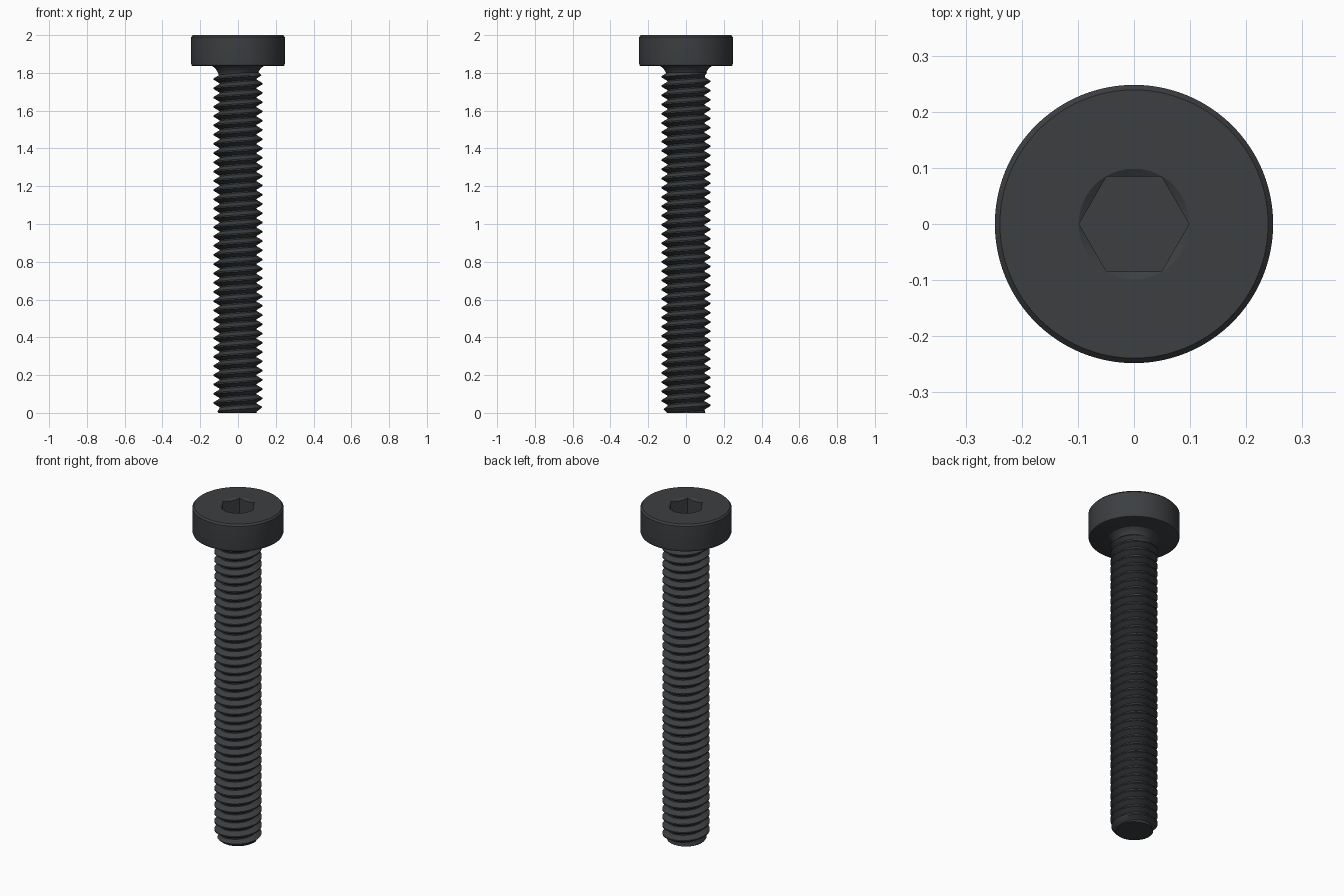
import bpy, bmesh, math

if "Cube" in bpy.data.objects:
    bpy.data.objects.remove(bpy.data.objects["Cube"])

steel = bpy.data.materials.new("black_steel")
steel.diffuse_color = (0.045, 0.049, 0.053, 1)
steel.use_nodes = True
steel.node_tree.nodes["Principled BSDF"].inputs["Base Color"].default_value = steel.diffuse_color


def finish(name, bm):
    bmesh.ops.recalc_face_normals(bm, faces=bm.faces)
    me = bpy.data.meshes.new(name)
    bm.to_mesh(me)
    bm.free()
    me.materials.append(steel)
    ob = bpy.data.objects.new(name, me)
    bpy.context.collection.objects.link(ob)
    return ob


def smooth(ob):
    bpy.ops.object.select_all(action='DESELECT')
    ob.select_set(True)
    bpy.context.view_layer.objects.active = ob
    bpy.ops.object.shade_smooth_by_angle(angle=math.radians(30))


def lathe(name, profile, n):
    """Closed solid of revolution from (radius, z) points, capped at both ends."""
    bm = bmesh.new()
    rings = [[bm.verts.new((r * math.cos(2 * math.pi * i / n),
                            r * math.sin(2 * math.pi * i / n), z))
              for i in range(n)] for r, z in profile]
    for a, b in zip(rings, rings[1:]):
        for i in range(n):
            k = (i + 1) % n
            bm.faces.new((a[i], a[k], b[k], b[i]))
    bm.faces.new(rings[0][::-1])
    bm.faces.new(rings[-1])
    return finish(name, bm)


def cut(ob, cutter):
    mod = ob.modifiers.new("socket", 'BOOLEAN')
    mod.operation = 'DIFFERENCE'
    mod.solver = 'EXACT'
    mod.object = cutter
    bpy.context.view_layer.objects.active = ob
    bpy.ops.object.modifier_apply(modifier=mod.name)
    bpy.data.objects.remove(cutter)


# Head: low cylinder with rounded lower rim and chamfered top rim
head = lathe("head", [(0.239, 1.836), (0.244, 1.838), (0.247, 1.844),
                      (0.248, 1.85), (0.248, 1.99), (0.239, 2.0)], 96)

# Hex socket with a conical lead-in
cut(head, lathe("hex_cutter", [(0.098, 1.91), (0.098, 2.05)], 6))
cut(head, lathe("cone_cutter", [(0.078, 1.988), (0.0985, 2.0), (0.0985, 2.05)], 96))
smooth(head)

# Neck: fillet between the shank and the head
smooth(lathe("neck", [(0.098, 1.76), (0.1, 1.785), (0.107, 1.803), (0.117, 1.819),
                      (0.128, 1.83), (0.138, 1.838)], 64))

# Threaded shank: one continuous helical strip, clamped flat at both ends
PITCH, N, TOP = 0.049, 48, 1.81
ROOT, CREST = 0.099, 0.129
SECTION = [(0.0, ROOT), (0.14, ROOT), (0.5, CREST), (0.64, CREST)]
steps = (math.ceil(TOP / PITCH) + 3) * N

bm = bmesh.new()
grid = []
for i in range(steps + 1):
    a = 2 * math.pi * i / N
    row = []
    for f, r in SECTION:
        z = min(max(PITCH * (i / N + f - 2), 0.0), TOP)
        r = min(r, ROOT + 0.004 + 0.8 * z, ROOT + 1.2 * (TOP - z))
        row.append(bm.verts.new((r * math.cos(a), r * math.sin(a), z)))
    grid.append(row)
for i in range(steps - N):
    for j in range(4):
        if j < 3:
            up, up_next = grid[i][j + 1], grid[i + 1][j + 1]
        else:
            up, up_next = grid[i + N][0], grid[i + N + 1][0]
        quad = (grid[i][j], grid[i + 1][j], up_next, up)
        zs = [v.co.z for v in quad]
        if max(zs) > 0 and min(zs) < TOP:
            bm.faces.new(quad)
bmesh.ops.remove_doubles(bm, verts=bm.verts, dist=1e-5)
bmesh.ops.delete(bm, geom=[v for v in bm.verts if not v.link_faces], context='VERTS')
bmesh.ops.holes_fill(bm, edges=[e for e in bm.edges if e.is_boundary], sides=0)
smooth(finish("threaded_shank", bm))
